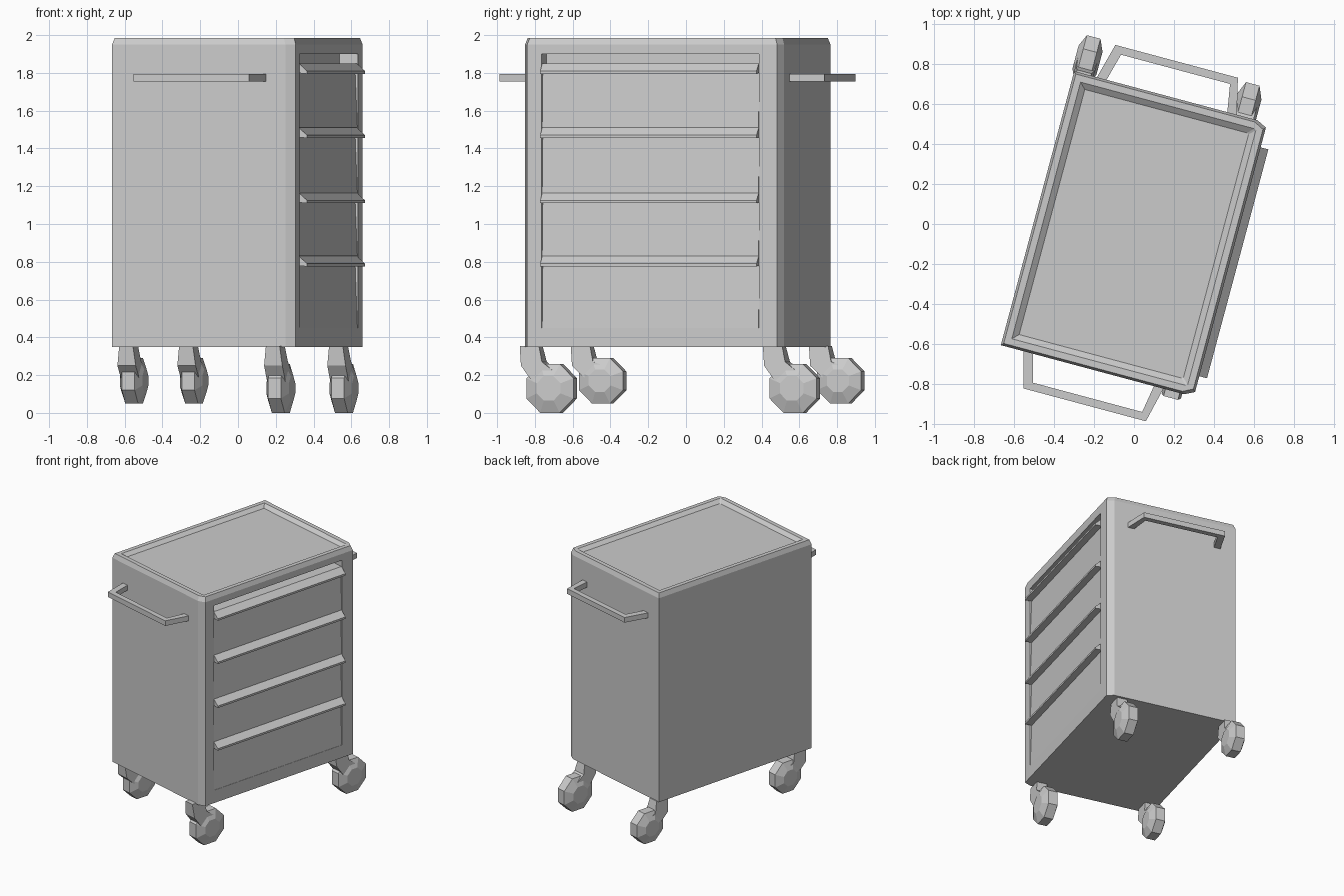
import bpy, bmesh, math
from mathutils import Matrix, Vector

if "Cube" in bpy.data.objects:
    bpy.data.objects.remove(bpy.data.objects["Cube"])

# Everything is built square, then turned about z into its final pose
POSE = Matrix.Translation((0, -0.05, 0)) @ Matrix.Rotation(math.radians(-15), 4, 'Z')

grey = bpy.data.materials.new("grey_metal")
grey.diffuse_color = (0.6, 0.6, 0.6, 1)
grey.use_nodes = True
grey.node_tree.nodes["Principled BSDF"].inputs["Base Color"].default_value = grey.diffuse_color


def make(name, bm):
    bmesh.ops.recalc_face_normals(bm, faces=bm.faces)
    me = bpy.data.meshes.new(name)
    bm.to_mesh(me)
    bm.free()
    me.materials.append(grey)
    ob = bpy.data.objects.new(name, me)
    ob.matrix_world = POSE
    bpy.context.collection.objects.link(ob)
    return ob


def loft(name, rings):
    """Skin a list of equal-length point rings and cap both ends."""
    bm = bmesh.new()
    vs = [[bm.verts.new(p) for p in r] for r in rings]
    n = len(rings[0])
    for a, b in zip(vs, vs[1:]):
        for i in range(n):
            j = (i + 1) % n
            bm.faces.new((a[i], a[j], b[j], b[i]))
    bm.faces.new(vs[0])
    bm.faces.new(vs[-1])
    return make(name, bm)


def ring(inset, z):
    """Cabinet outline with the two drawer-side corners chamfered."""
    x, y = 0.5 - inset, 0.71 - inset
    c = 0.05 if inset < 0.04 else 0.01
    return [(-x, -y, z), (x - c, -y, z), (x, -y + c / 2, z),
            (x, y - c / 2, z), (x - c, y, z), (-x, y, z)]


# Cabinet with raised rim and shallow tray top
body = loft("cabinet", [ring(0, 0.35), ring(0, 1.95), ring(0.012, 1.985),
                        ring(0.045, 1.985), ring(0.075, 1.962)])

# Opening for the drawers
bm = bmesh.new()
bmesh.ops.create_cube(bm, size=1, matrix=Matrix.Translation((0.5, -0.01, 1.175))
                      @ Matrix.Diagonal((0.2, 1.19, 1.45, 1)))
cutter = make("drawer_opening_cutter", bm)
cutter.hide_render = True
cutter.hide_viewport = True
cut = body.modifiers.new("opening", 'BOOLEAN')
cut.object = cutter
cut.solver = 'EXACT'

# Drawers: front panel with a sloping pull lip along the top edge
levels = [0.45, 0.83, 1.165, 1.51, 1.85]
for i, (z0, z1) in enumerate(zip(levels, levels[1:])):
    prof = [(0.395, z0), (0.498, z0), (0.486, z1 - 0.05), (0.54, z1 - 0.055),
            (0.54, z1 - 0.04), (0.495, z1), (0.395, z1)]
    loft(f"drawer_{i + 1}", [[(x, y, z) for x, z in prof] for y in (-0.603, 0.583)])

# Push handles on both ends
for name, s in (("front_handle", -1), ("back_handle", 1)):
    path = [(-0.385, 0.70), (-0.335, 0.89), (0.30, 0.89), (0.345, 0.70)]
    inner = [(-0.335, 0.70), (-0.295, 0.85), (0.27, 0.85), (0.295, 0.70)]
    loft(name, [[(ox, s * oy, 1.755), (ix, s * iy, 1.755),
                 (ix, s * iy, 1.795), (ox, s * oy, 1.795)]
                for (ox, oy), (ix, iy) in zip(path, inner)])


# Casters: swivel fork trailing back to a chunky wheel
def caster(name, x, y, zc, r):
    w = y + 0.11
    prof = [(y - 0.055, 0.355), (y + 0.05, 0.355), (y + 0.07, 0.27), (w + 0.05, zc + 0.07),
            (w + 0.02, zc), (w - 0.06, zc - 0.01), (y - 0.045, 0.25)]
    rings = []
    for dx, k in ((-0.05, 0.92), (0.05, 0.92)):
        rings.append([(x + dx * (0.75 if z > 0.3 else 1), v, z) for v, z in prof])
    loft(name + "_fork", rings)
    rings = []
    for dx, k in ((-0.062, 0.5), (-0.035, 1), (0.035, 1), (0.062, 0.5)):
        rings.append([(x + dx, w + k * r * math.sin(a), zc - k * r * math.cos(a))
                      for a in (math.tau * (j + 0.5) / 8 for j in range(8))])
    loft(name + "_wheel", rings)


caster("front_left_caster", -0.43, -0.63, 0.17, 0.13)
caster("front_right_caster", 0.39, -0.69, 0.13, 0.14)
caster("back_right_caster", 0.38, 0.64, 0.13, 0.14)
caster("back_left_caster", -0.45, 0.67, 0.17, 0.13)
